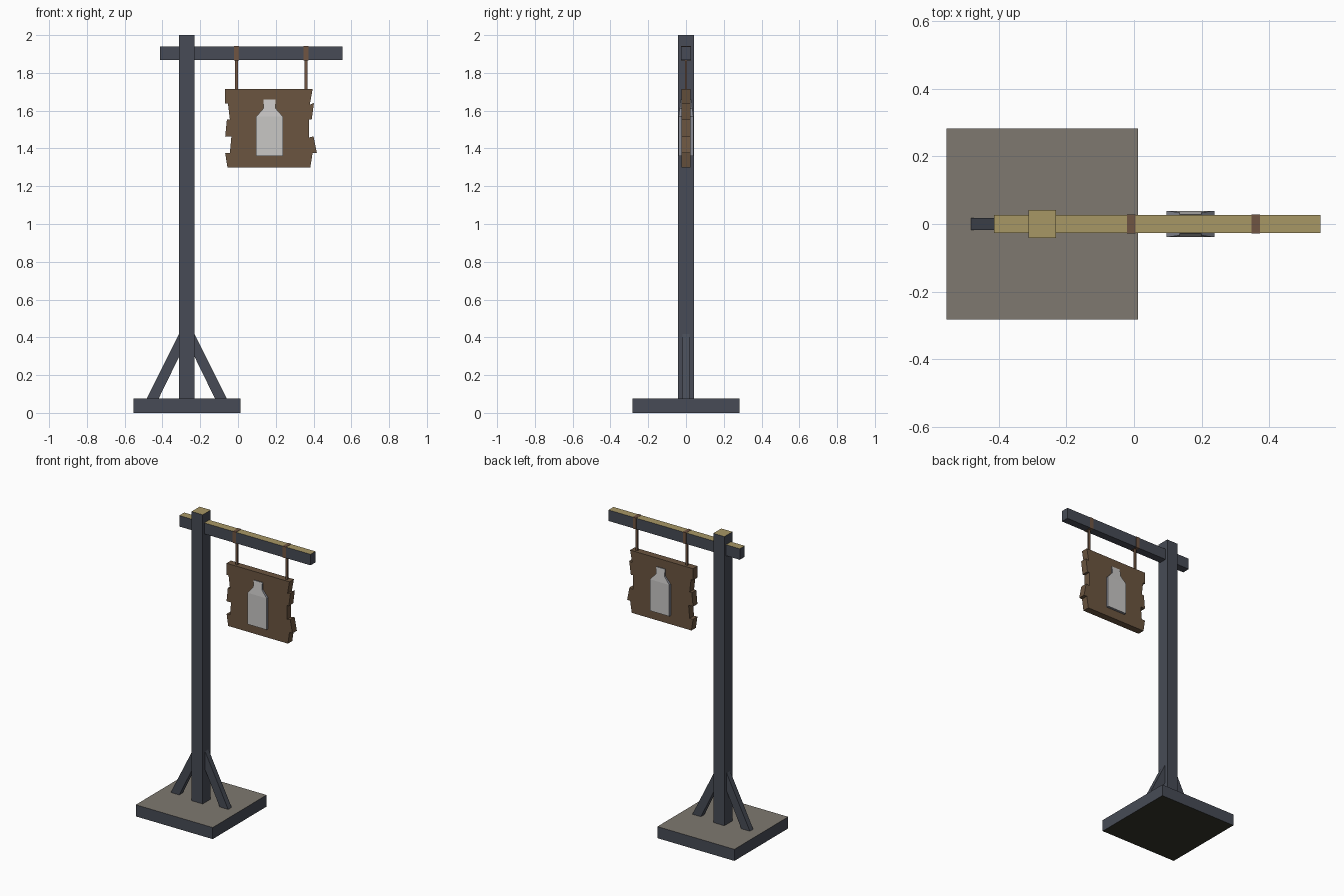
import bpy

if "Cube" in bpy.data.objects:
    bpy.data.objects.remove(bpy.data.objects["Cube"])


def material(name, rgb):
    m = bpy.data.materials.new(name)
    m.diffuse_color = (*rgb, 1)
    m.use_nodes = True
    m.node_tree.nodes["Principled BSDF"].inputs["Base Color"].default_value = m.diffuse_color
    return m


SLATE = material("slate paint", (0.063, 0.071, 0.092))
TAN = material("tan cut wood", (0.39, 0.31, 0.13))
STONE = material("stone grey", (0.21, 0.19, 0.16))
DARK = material("dark underside", (0.035, 0.036, 0.025))
BROWN = material("sign brown", (0.147, 0.091, 0.051))
ROPE = material("rope brown", (0.16, 0.09, 0.055))
PALE = material("pale bottle", (0.58, 0.57, 0.56))
EDGE = material("bottle edge grey", (0.25, 0.26, 0.30))


def mesh_object(name, verts, faces, mats, rule=None):
    """Flat-faced object; rule(normal) picks the material slot of each face."""
    me = bpy.data.meshes.new(name)
    me.from_pydata(verts, [], faces)
    for m in mats:
        me.materials.append(m)
    me.update()
    if rule:
        for p in me.polygons:
            p.material_index = rule(p.normal)
    ob = bpy.data.objects.new(name, me)
    bpy.context.collection.objects.link(ob)
    return ob


def prism(name, outline, depth, mats, rule=None):
    """Extrude an (x, z) outline, counter-clockwise from the front.
    depth is the half thickness: a number or a function of z."""
    d = depth if callable(depth) else (lambda z: depth)
    n = len(outline)
    verts = [(x, -d(z), z) for x, z in outline] + [(x, d(z), z) for x, z in outline]
    faces = [tuple(range(n)), tuple(reversed(range(n, 2 * n)))]
    faces += [(i, i + n, (i + 1) % n + n, (i + 1) % n) for i in range(n)]
    return mesh_object(name, verts, faces, mats, rule)


def box(name, x0, x1, half_y, z0, z1, mats, rule=None):
    return prism(name, [(x0, z0), (x1, z0), (x1, z1), (x0, z1)], half_y, mats, rule)


def top_rule(n):
    return 1 if n.z > 0.9 else 0


def base_rule(n):
    return 1 if n.z > 0.9 else 2 if n.z < -0.9 else 0


# base slab, post and cross beam
PX = -0.271
box("base_slab", PX - 0.283, PX + 0.283, 0.283, 0, 0.077, [SLATE, STONE, DARK], base_rule)
box("post", PX - 0.041, PX + 0.041, 0.042, 0.07, 2.0, [SLATE, TAN], top_rule)
box("cross_beam", -0.414, 0.552, 0.026, 1.867, 1.94, [SLATE, TAN], top_rule)

# diagonal braces, mirrored about the post
for side, name in ((-1, "left_brace"), (1, "right_brace")):
    pts = [(0.215, 0.07), (0.02, 0.46), (0.02, 0.34), (0.152, 0.07)]
    pts = [(PX + side * x, z) for x, z in pts]
    if side > 0:
        pts.reverse()
    if side < 0:
        pts = pts[::-1][::-1]
    prism(name, pts, 0.018, [SLATE])

# ropes: a band round the beam and a hanging cord
for x, name in ((-0.008, "left"), (0.36, "right")):
    box(name + "_rope_band", x - 0.0125, x + 0.0125, 0.0275, 1.8655, 1.9415, [ROPE])
    box(name + "_rope_cord", x - 0.007, x + 0.007, 0.006, 1.70, 1.867, [ROPE])

# ragged sign board: left edge listed downward, right edge upward
left = [(-0.068, 1.714), (-0.068, 1.637), (-0.053, 1.637), (-0.043, 1.552),
        (-0.059, 1.552), (-0.068, 1.462), (-0.035, 1.462), (-0.043, 1.377),
        (-0.068, 1.377), (-0.056, 1.30)]
right = [(0.383, 1.30), (0.395, 1.377), (0.417, 1.377), (0.400, 1.464),
         (0.375, 1.458), (0.375, 1.552), (0.390, 1.552), (0.402, 1.640),
         (0.380, 1.632), (0.395, 1.714)]
prism("sign_board", left + right, 0.023, [BROWN])

# bottle emblem showing on both sides of the board: body, then shoulder and neck
BX = 0.167


def bottle_rule(n):
    return 0 if abs(n.y) > 0.7 else 1


def upper_depth(z):
    return 0.039 - (z - 1.568) * 0.12


box("bottle_body", BX - 0.071, BX + 0.071, 0.039, 1.359, 1.568, [PALE, EDGE], bottle_rule)
half = [(0.071, 1.568), (0.032, 1.612), (0.032, 1.658)]
prism("bottle_neck", [(BX + x, z) for x, z in half] + [(BX - x, z) for x, z in half[::-1]],
      upper_depth, [PALE, EDGE], bottle_rule)
